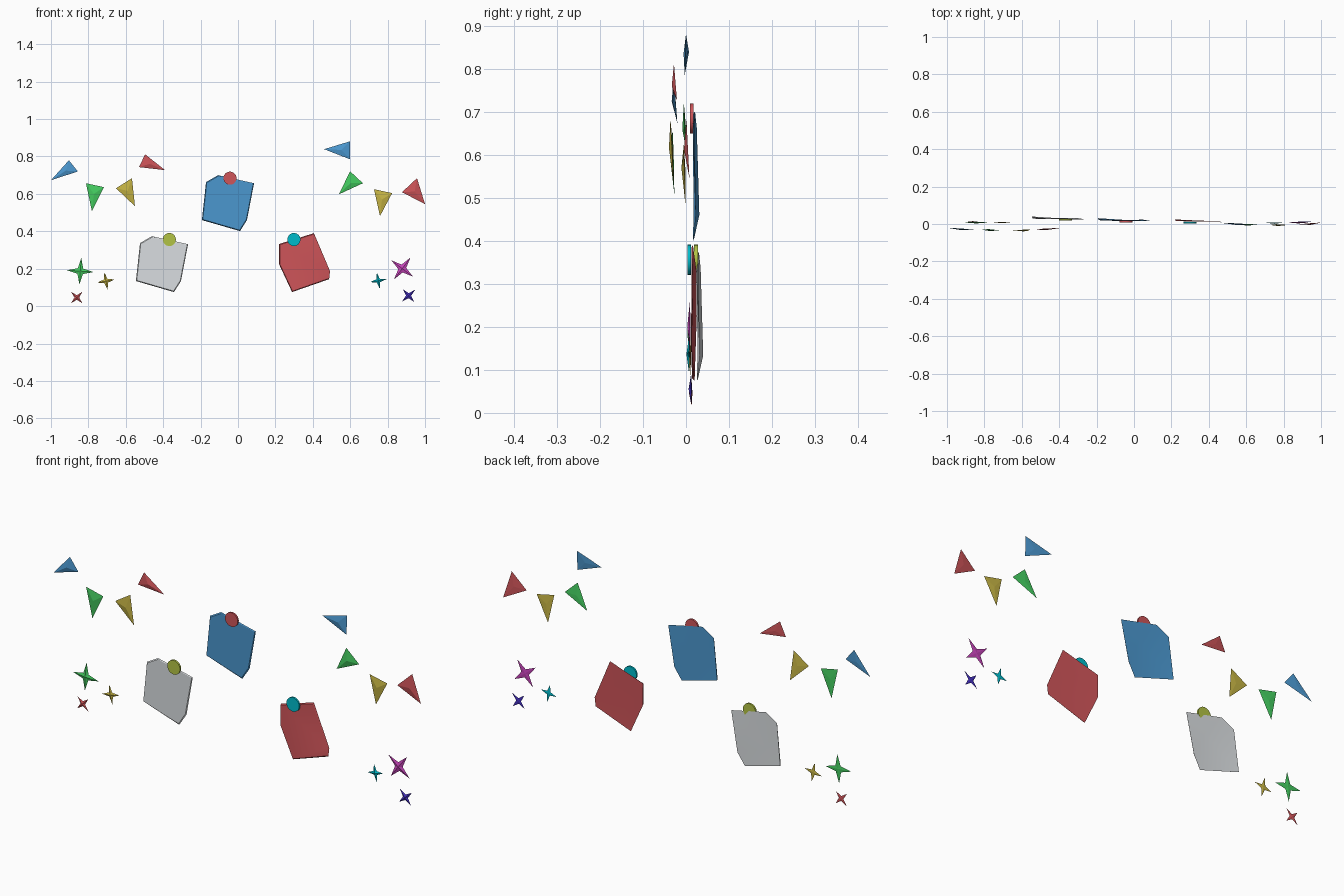
import bpy, bmesh, math
from mathutils import Vector

if "Cube" in bpy.data.objects:
    bpy.data.objects.remove(bpy.data.objects["Cube"])

COL = {"blue": (.07, .31, .62, 1), "green": (.06, .62, .12, 1), "yellow": (.58, .47, .06, 1),
       "red": (.62, .09, .1, 1), "white": (.7, .73, .75, 1), "lime": (.45, .55, .06, 1),
       "cyan": (.0, .5, .6, 1), "magenta": (.58, .06, .5, 1), "indigo": (.06, .03, .55, 1)}


def material(name):
    m = bpy.data.materials.get(name) or bpy.data.materials.new(name)
    m.diffuse_color = COL[name]
    m.use_nodes = True
    m.node_tree.nodes["Principled BSDF"].inputs["Base Color"].default_value = m.diffuse_color
    return m


def build(name, verts, faces, col):
    me = bpy.data.meshes.new(name)
    me.from_pydata(verts, [], faces)
    bm = bmesh.new()
    bm.from_mesh(me)
    bmesh.ops.recalc_face_normals(bm, faces=bm.faces)
    bm.to_mesh(me)
    bm.free()
    me.materials.append(material(col))
    ob = bpy.data.objects.new(name, me)
    bpy.context.collection.objects.link(ob)
    return ob


def pyramid(name, outline, depth, col):
    """Closed flat shape with a shallow raised centre facing the front."""
    n = len(outline)
    c = sum((Vector(p) for p in outline), Vector()) / n
    verts = [Vector(p) for p in outline] + [c + Vector((0, -depth, 0)), c + Vector((0, .002, 0))]
    faces = []
    for i in range(n):
        j = (i + 1) % n
        faces += [(i, j, n), (j, i, n + 1)]
    return build(name, verts, faces, col)


# bunting flags: colour, three corners (x, y, z)
flags = [
    ("blue", (-.904, -.028, .78), (-.856, -.031, .72), (-1.0, -.02, .673)),
    ("green", (-.813, -.031, .657), (-.717, -.034, .636), (-.781, -.027, .507)),
    ("yellow", (-.652, -.033, .63), (-.567, -.036, .684), (-.551, -.029, .534)),
    ("red", (-.497, -.028, .812), (-.529, -.029, .743), (-.39, -.021, .727)),
    ("blue", (.599, 0, .881), (.46, .007, .839), (.599, -.003, .785)),
    ("green", (.599, -.005, .721), (.668, -.003, .657), (.54, .003, .598)),
    ("yellow", (.727, -.005, .625), (.824, -.005, .604), (.759, -.001, .481)),
    ("red", (.957, .001, .684), (.877, -.002, .609), (1.0, .008, .545)),
]
for i, (col, *pts) in enumerate(flags):
    pyramid(f"bunting_flag_{i + 1}", pts, .007, col)

# four-pointed stars: colour, centre x, z, y, tip radius, tilt of first tip
stars = [
    ("green", -.843, .187, .009, .071, 86), ("yellow", -.706, .134, .01, .048, 100),
    ("red", -.862, .046, .013, .043, 45), ("magenta", .878, .201, .009, .073, 53),
    ("cyan", .75, .136, .007, .044, 100), ("indigo", .912, .056, .012, .047, 42),
]
for i, (col, x, z, y, r, tilt) in enumerate(stars):
    pts = []
    for k in range(8):
        a = math.radians(tilt + k * 45)
        rr = r if k % 2 == 0 else r * .29
        pts.append((x + rr * math.cos(a), y, z + rr * math.sin(a)))
    pyramid(f"star_{i + 1}", pts, .006, col)


def paper_note(name, rim, bend, origin, col):
    """Curled sheet: bent rim, flat front, and a hollow back creased from corner 2 to 5."""
    ox, oy, oz = origin
    pts = [Vector((x + ox, oy + b, z + oz)) for (x, z), b in zip(rim, bend)]
    c = sum(pts, Vector()) / 6
    front = []
    for p, b in zip(pts, bend):
        q = c + (p - c) * .965
        q.y = oy + b * .35
        front.append(q)
    crease = [pts[2].lerp(pts[5], t) for t in (.35, .7)]
    for q in crease:
        q.y = oy + .006
    faces = [tuple(range(6, 12))]
    faces += [(i, (i + 1) % 6, (i + 1) % 6 + 6, i + 6) for i in range(6)]
    faces += [(1, 2, 12), (1, 12, 13, 0), (0, 13, 5),
              (2, 3, 12), (3, 4, 13, 12), (4, 5, 13)]
    ob = build(name, pts + front + [Vector(q) for q in crease], faces, col)
    bpy.context.view_layer.objects.active = ob
    ob.select_set(True)
    bpy.ops.object.shade_smooth_by_angle(angle=math.radians(30))
    ob.select_set(False)


# paper notes: two share one shape, the third is turned
sheet = [(-.171, .663), (-.107, .7), (.086, .657), (.048, .46), (.011, .401), (-.193, .46)]
sheet_bend = (.010, .006, .002, .008, .003, .016)
paper_note("note_top", sheet, sheet_bend, (0, .015, 0), "blue")
paper_note("note_left", sheet, sheet_bend, (-.353, .024, -.326), "white")
turned = [(.219, .225), (.219, .332), (.406, .39), (.492, .187), (.487, .144), (.289, .075)]
paper_note("note_right", turned, (.014, .013, .005, .003, .003, .009), (0, .011, 0), "red")

# round pins holding the notes
for name, x, y, z, col in [("pin_top", -.043, .0135, .684, "red"),
                           ("pin_left", -.367, .0235, .356, "lime"),
                           ("pin_right", .299, .0075, .356, "cyan")]:
    bpy.ops.mesh.primitive_cylinder_add(vertices=24, radius=.035, depth=.009,
                                        location=(x, y, z), rotation=(math.pi / 2, 0, 0))
    ob = bpy.context.object
    ob.name = name
    ob.data.materials.append(material(col))
    bpy.ops.object.shade_smooth_by_angle(angle=math.radians(40))
    ob.select_set(False)
